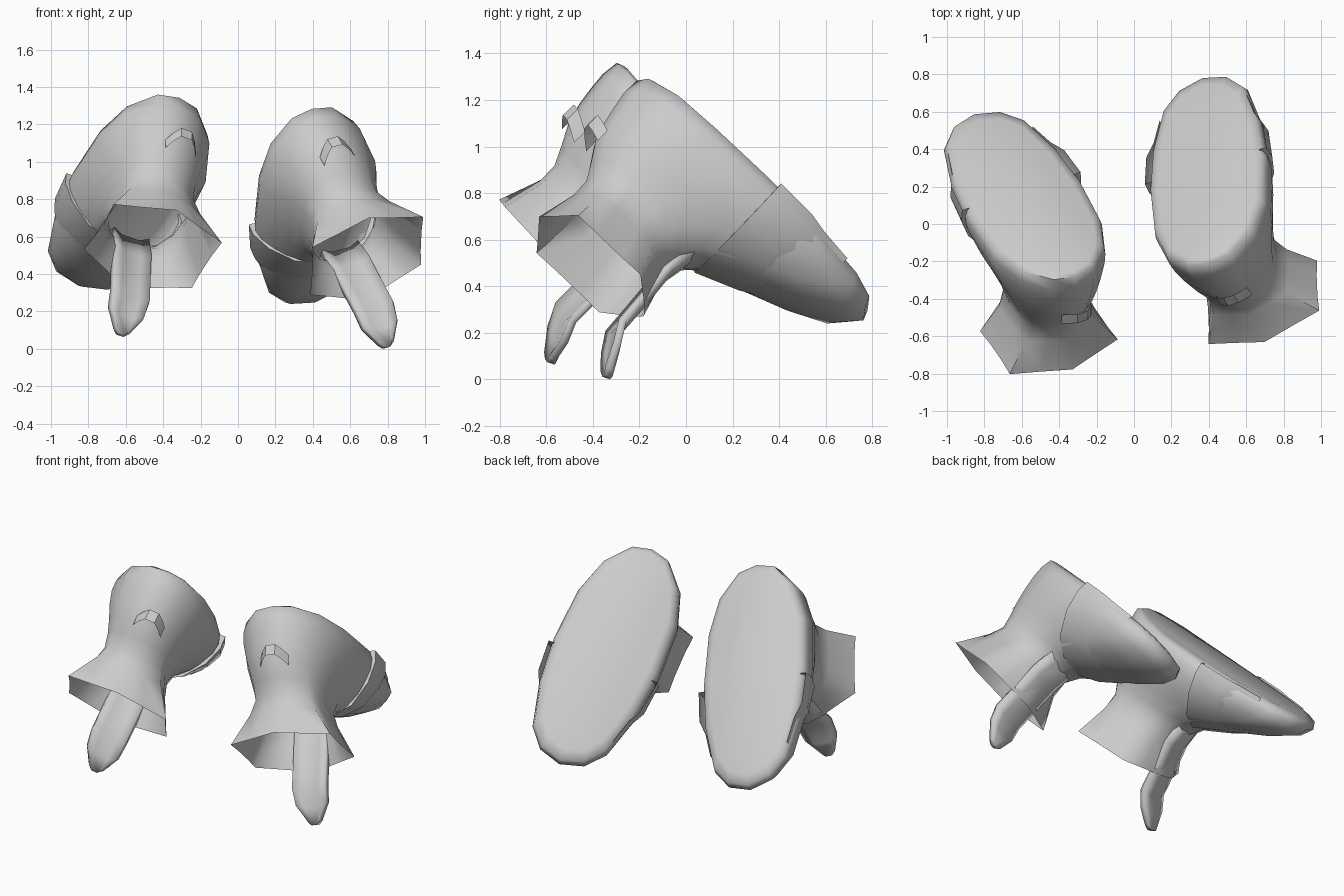
import bpy, bmesh, math
from mathutils import Vector, Matrix

if "Cube" in bpy.data.objects:
    bpy.data.objects.remove(bpy.data.objects["Cube"])

# Local boot frame: u = heel to toe, v = sideways, w = from sole up to cuff


def frame(origin, u, w):
    u, w = Vector(u).normalized(), Vector(w)
    w = (w - u * w.dot(u)).normalized()
    v = w.cross(u)
    m = Matrix((u, v, w)).transposed().to_4x4()
    m.translation = Vector(origin)
    return m


def loft(name, rings, mat, close_ring=True, cap_start=False, thick=0.0, angle=40):
    bm = bmesh.new()
    rows = [[bm.verts.new(p) for p in r] for r in rings]
    n = len(rows[0])
    for a, b in zip(rows, rows[1:]):
        for i in range(n if close_ring else n - 1):
            j = (i + 1) % n
            bm.faces.new((a[i], a[j], b[j], b[i]))
    if cap_start:
        bm.faces.new(rows[0][::-1])
    bmesh.ops.recalc_face_normals(bm, faces=bm.faces[:])
    me = bpy.data.meshes.new(name)
    bm.to_mesh(me)
    bm.free()
    ob = bpy.data.objects.new(name, me)
    bpy.context.collection.objects.link(ob)
    ob.matrix_world = mat
    if thick:
        s = ob.modifiers.new("thickness", 'SOLIDIFY')
        s.thickness = thick
        s.offset = 0
    bpy.ops.object.select_all(action='DESELECT')
    ob.select_set(True)
    bpy.context.view_layer.objects.active = ob
    bpy.ops.object.shade_smooth_by_angle(angle=math.radians(angle))
    return ob


# Half outlines, heel to toe, normalised to length 1 and half-width 1
SOLE = [(0, 0), (.02, .36), (.12, .74), (.27, .95), (.5, 1), (.7, .92), (.89, .71), (.97, .42), (1, 0)]
CUFF = [(0, 0), (.09, .5), (.175, 1), (.35, .98), (.6, .98), (.77, 1), (.87, .6), (.95, .3), (1, 0)]


def body_ring(w, u0, u1, hw, blend, skew, shift):
    half = [(a[0] + (b[0] - a[0]) * blend, a[1] + (b[1] - a[1]) * blend) for a, b in zip(SOLE, CUFF)]
    pts = []
    for s, t in half:
        drop = .035 * max(0, 1 - s / .3) if w < .02 else 0   # slight heel
        pts.append((u0 + s * (u1 - u0), t * hw, w - drop))
    pts += [(p[0], -p[1], p[2]) for p in pts[-2:0:-1]]
    fade = 1 - blend
    return [(u, v + fade * (shift + skew * (u - .7)), z) for u, v, z in pts]


# Height, heel, toe, half-width, blend from sole outline to cuff outline
BODY = [(-.01, .035, 1.34, .275, 0), (.005, .005, 1.405, .322, 0), (.05, .0, 1.42, .337, 0),
        (.12, .01, 1.36, .332, 0), (.21, .025, 1.19, .30, 0), (.30, .05, .97, .257, .05),
        (.39, .10, .76, .222, .15), (.47, .14, .69, .207, .3), (.56, .14, .67, .232, .6),
        (.745, .095, .715, .32, 1)]


def strap_arch(u, hw, h, skew, shift):
    half = [(hw, -.005), (hw + .005, .07), (hw * .9, h * .5), (hw * .62, h * .84), (hw * .25, h)]
    c = shift + skew * (u - .7)
    return [(u, c + v, w) for v, w in half] + [(u, c - v, w) for v, w in half[::-1]]


def boot(side, mat, skew, shift):
    # Foot and flared shaft, open at the cuff
    loft(side + "_boot_body", [body_ring(*r, skew, shift) for r in BODY], mat, cap_start=True, angle=60)
    # Raised band around the forefoot, sloping into the toe
    arches = [(.75, .31, .36), (.75, .35, .395), (.94, .335, .315), (1.03, .29, .265), (1.18, .25, .19)]
    loft(side + "_forefoot_strap", [strap_arch(*a, skew, shift) for a in arches], mat, close_ring=False)
    # Slightly arched tongue standing out of the cuff
    path = [(.41, .70, .11), (.56, .67, .11), (.75, .68, .11), (.89, .685, .11), (.98, .735, .10), (1.07, .785, .04)]
    loft(side + "_tongue",
         [[(u - .028 * k * k, k * hw, w - .02 * k * k) for k in (-1, -.5, .5, 1)] for w, u, hw in path],
         mat, close_ring=False, thick=.035)
    # Small pull loop at the back of the heel
    loop = [(.055, -.09), (.01, -.06), (-.02, -.03), (-.02, .03), (.01, .06), (.055, .09)]
    loft(side + "_heel_loop",
         [[(u, v, w0 + u * .6) for u, v in loop] for w0 in (.24, .305)],
         mat, close_ring=False)


boot("left", frame((.42, -.23, 1.27), (-.03, .724, -.689), (.376, -.638, -.671)), 0, -.015)
boot("right", frame((-.28, -.295, 1.314), (-.43, .62, -.65), (-.01, -.72, -.68)), .05, 0)
